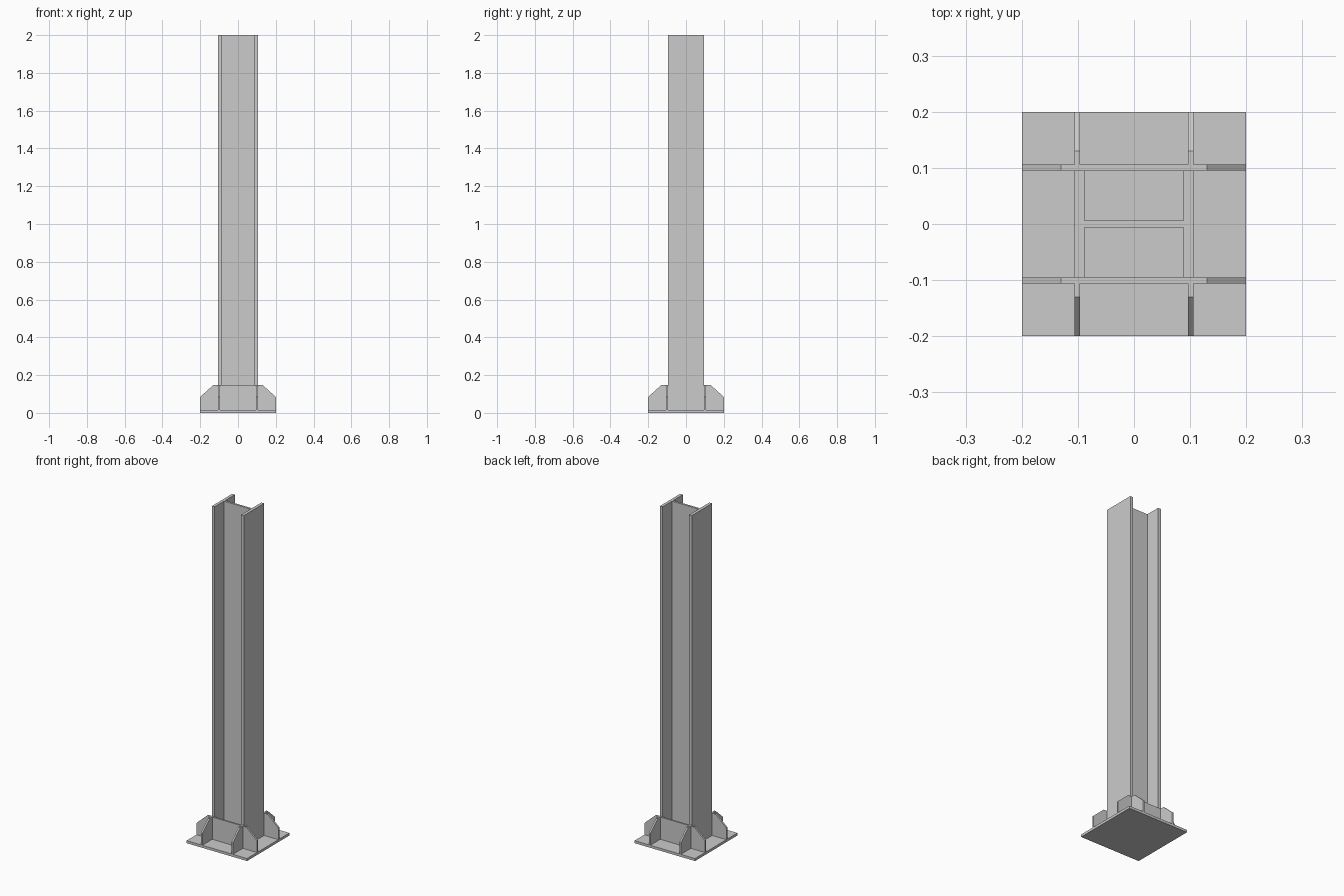
import bpy

if "Cube" in bpy.data.objects:
    bpy.data.objects.remove(bpy.data.objects["Cube"])

PLATE_T = 0.015   # base plate thickness
RIB_TOP = 0.148   # top of stiffeners


def prism(name, profile, to_xyz, a, b):
    """Extrude a closed 2D profile between depths a and b."""
    n = len(profile)
    verts = [to_xyz(u, v, a) for u, v in profile] + [to_xyz(u, v, b) for u, v in profile]
    faces = [list(range(n))[::-1], list(range(n, 2 * n))]
    faces += [[i, (i + 1) % n, n + (i + 1) % n, n + i] for i in range(n)]
    mesh = bpy.data.meshes.new(name)
    mesh.from_pydata(verts, [], faces)
    obj = bpy.data.objects.new(name, mesh)
    bpy.context.collection.objects.link(obj)
    # consistent outward normals
    import bmesh
    bm = bmesh.new()
    bm.from_mesh(mesh)
    bmesh.ops.recalc_face_normals(bm, faces=bm.faces)
    bm.to_mesh(mesh)
    bm.free()
    return obj


def flat(u, v, d):      # profile in xy, depth along z
    return (u, v, d)


def along_x(u, v, d):   # profile in xz, depth along y
    return (u, d, v)


def along_y(u, v, d):   # profile in yz, depth along x
    return (d, u, v)


# base plate
prism("base_plate", [(-.2, -.2), (.2, -.2), (.2, .2), (-.2, .2)], flat, 0, PLATE_T)

# H-section column
X, XI, Y, W = 0.106, 0.088, 0.0955, 0.006
section = [(-X, -Y), (-XI, -Y), (-XI, -W), (XI, -W), (XI, -Y), (X, -Y),
           (X, Y), (XI, Y), (XI, W), (-XI, W), (-XI, Y), (-X, Y)]
prism("column", section, flat, PLATE_T, 2.0)

for s, side in ((-1, "low"), (1, "high")):
    # long stiffeners across the flange tips
    gusset = [(-.2, PLATE_T), (.2, PLATE_T), (.2, .085), (.13, RIB_TOP),
              (-.13, RIB_TOP), (-.2, .085)]
    prism("gusset_" + side, gusset, along_x, s * Y, s * 0.106)
    # short ribs in line with the flanges
    for t in (-1, 1):
        rib = [(t * .106, PLATE_T), (t * .2, PLATE_T), (t * .2, .085),
               (t * .13, RIB_TOP), (t * .106, RIB_TOP)]
        prism("rib_" + side, rib, along_y, s * 0.096, s * 0.106)
